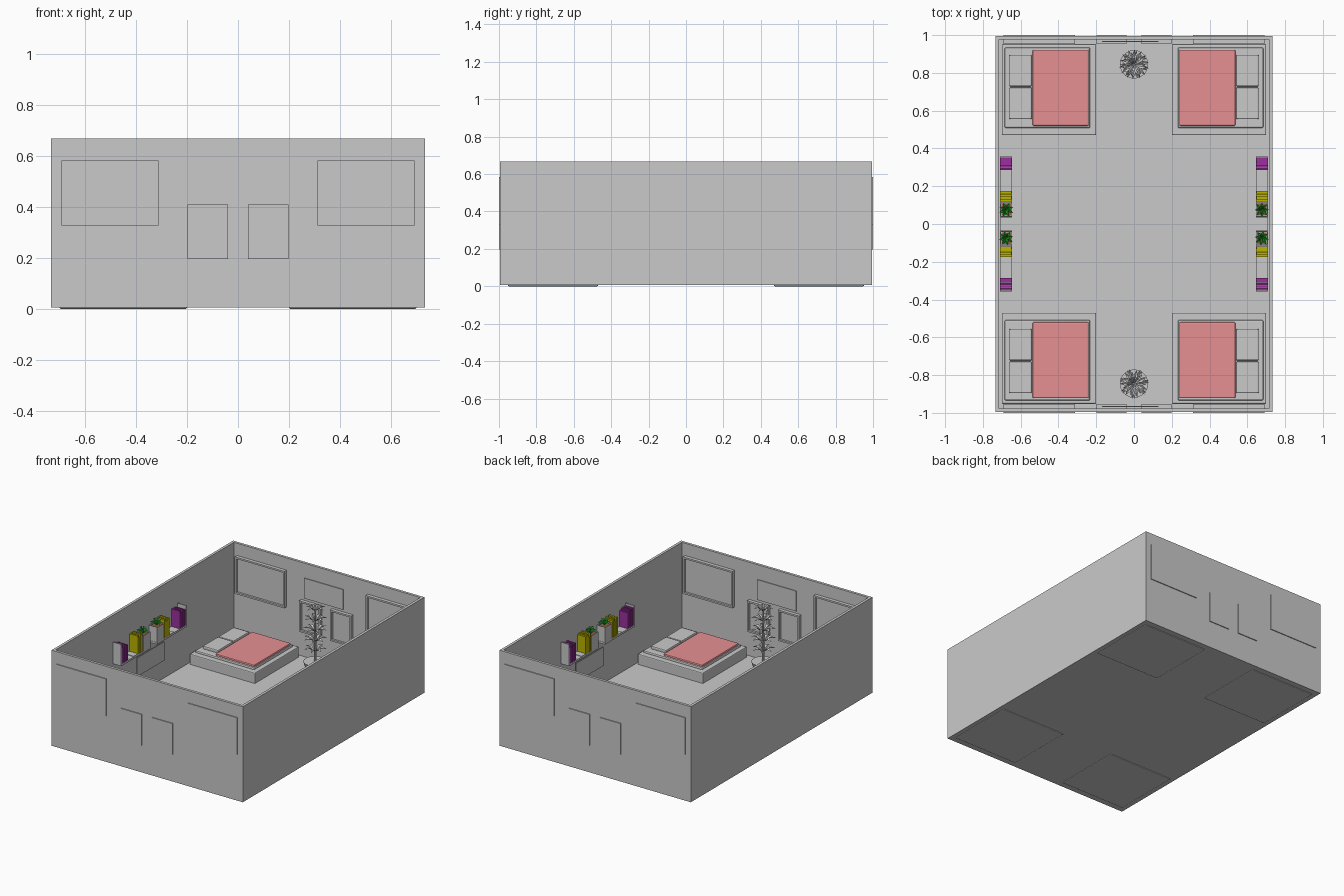
import bpy, bmesh, math, random
from mathutils import Vector, Matrix

if "Cube" in bpy.data.objects:
    bpy.data.objects.remove(bpy.data.objects["Cube"])

random.seed(3)


def mat(name, rgb):
    m = bpy.data.materials.new(name)
    m.diffuse_color = (*rgb, 1)
    m.use_nodes = True
    m.node_tree.nodes["Principled BSDF"].inputs["Base Color"].default_value = m.diffuse_color
    return m


GRAY = mat("plain gray", (0.59, 0.59, 0.59))
RED = mat("blanket red", (0.80, 0.28, 0.29))
PURPLE = mat("book purple", (0.33, 0.03, 0.34))
YELLOW = mat("book yellow", (0.50, 0.45, 0.0))
GREEN = mat("leaf green", (0.01, 0.80, 0.03))
BROWN = mat("soil brown", (0.30, 0.12, 0.06))


def finish(name, bm, material):
    bmesh.ops.recalc_face_normals(bm, faces=bm.faces)
    me = bpy.data.meshes.new(name)
    bm.to_mesh(me)
    bm.free()
    me.materials.append(material)
    ob = bpy.data.objects.new(name, me)
    bpy.context.collection.objects.link(ob)
    return ob


def recess(bm, direction, border, depth):
    """Inset the face pointing along direction and push it inward."""
    d = Vector(direction)
    bm.normal_update()
    f = max(bm.faces, key=lambda f: f.normal.dot(d))
    bmesh.ops.inset_region(bm, faces=[f], thickness=border)
    new = bmesh.ops.extrude_discrete_faces(bm, faces=[f])["faces"][0]
    bmesh.ops.translate(bm, verts=new.verts, vec=-d * depth)


def box(name, x, y, z, material=GRAY, bevel=0, segs=2, hollow=None):
    """Box from (min, max) ranges in any order."""
    bm = bmesh.new()
    lo_hi = [sorted(r) for r in (x, y, z)]
    bmesh.ops.create_cube(bm, size=1)
    for v in bm.verts:
        v.co = [a + (c + 0.5) * (b - a) for c, (a, b) in zip(v.co, lo_hi)]
    if hollow:
        recess(bm, *hollow)
    if bevel:
        bmesh.ops.bevel(bm, geom=bm.edges[:], offset=bevel, segments=segs,
                        affect='EDGES', profile=0.5)
    return finish(name, bm, material)


def cone(name, x, y, z0, z1, r0, r1, material, n=24):
    bm = bmesh.new()
    bmesh.ops.create_cone(bm, cap_ends=True, segments=n, radius1=r0, radius2=r1,
                          depth=z1 - z0,
                          matrix=Matrix.Translation((x, y, (z0 + z1) / 2)))
    return finish(name, bm, material)


def leaves(name, tufts, material):
    """Tufts of folded pointed leaves: (x, y, z, count, length, rise)."""
    bm = bmesh.new()
    for x, y, z, n, length, rise in tufts:
        turn = random.uniform(0, 1)
        for i in range(n):
            a = turn + math.tau * i / n
            out = Vector((math.cos(a), math.sin(a), 0))
            side = Vector((-out.y, out.x, 0)) * length * 0.17
            up = Vector((0, 0, 1))
            c = Vector((x, y, z))
            mid = c + out * length * 0.5 + up * rise
            base, tip = bm.verts.new(c), bm.verts.new(c + out * length + up * rise * 0.7)
            l, r = bm.verts.new(mid + side), bm.verts.new(mid - side)
            m = bm.verts.new(mid - up * length * 0.12)
            for tri in ((base, m, l), (l, m, tip), (base, r, m), (r, tip, m)):
                bm.faces.new(tri)
    return finish(name, bm, material)


# Room shell: floor and four walls, open at the top
box("room_shell", (-0.733, 0.733), (-0.994, 0.994), (0.006, 0.668),
    hollow=((0, 0, 1), 0.026, 0.648))


def books(name, x, y0, y1, count, height, material):
    """Row of thin upright books of varied height on the shelf."""
    step = (y1 - y0) / count
    for i in range(count):
        a = y0 + i * step
        h = height - 0.012 * (i % 3 == 1) - 0.006 * (i % 2)
        depth = 0.003 * (i % 2)
        s = math.copysign(1, x[0])
        box(name, (x[0], x[1] + s * depth), (a, a + step * 0.94), (0.35, 0.35 + h), material)


for sx in (-1, 1):
    for sy in (-1, 1):
        def X(a, b): return (sx * a, sx * b)
        def Y(a, b): return (sy * a, sy * b)

        # Bed: base, mattress, blanket and two pillows
        box("bed_base", X(0.20, 0.70), Y(0.47, 0.952), (0, 0.092), bevel=0.006)
        box("mattress", X(0.232, 0.685), Y(0.508, 0.935), (0.08, 0.106), bevel=0.008)
        box("blanket", X(0.24, 0.537), Y(0.52, 0.922), (0.095, 0.118), RED, bevel=0.006)
        for a in (0.555, 0.728):
            box("pillow", X(0.541, 0.66), Y(a, a + 0.168), (0.1, 0.126), bevel=0.007)

        # Framed pictures, set through the end walls
        for nm, x0, x1, z0, z1 in (("large_picture", 0.312, 0.692, 0.327, 0.583),
                                   ("small_picture", 0.039, 0.199, 0.196, 0.41)):
            box(nm, X(x0, x1), Y(0.952, 1.0), (z0, z1),
                hollow=((0, -sy, 0), 0.016, 0.014))

        # Wall shelf with bookends, books and a potted plant
        wall = X(0.709, 0.645)
        box("shelf", wall, Y(0.035, 0.357), (0.337, 0.35))
        box("bookend_plate", wall, Y(0.350, 0.357), (0.35, 0.487))
        box("bookend_base", wall, Y(0.175, 0.22), (0.35, 0.354))
        books("purple_book", wall, *sorted(Y(0.285, 0.35)), 5, 0.122, PURPLE)
        books("yellow_book", wall, *sorted(Y(0.118, 0.175)), 4, 0.125, YELLOW)
        box("shelf_pot", wall, Y(0.037, 0.113), (0.35, 0.455),
            hollow=((0, 0, 1), 0.006, 0.012))
        px, py = sx * 0.677, sy * 0.075
        box("shelf_soil", X(0.702, 0.652), Y(0.044, 0.106), (0.44, 0.449), BROWN)
        leaves("shelf_plant", [(px, py, 0.445, 8, 0.04, 0.03),
                               (px, py, 0.455, 5, 0.026, 0.04)], GREEN)

    # Flat panel on the long wall
    box("side_panel", (sx * 0.708, sx * 0.703), (-0.10, 0.20), (0.15, 0.28))

for sy in (-1, 1):
    # Flat panel on the end wall
    box("end_panel", (-0.17, 0.13), (sy * 0.969, sy * 0.964), (0.43, 0.57))

    # Tall floor plant in a round pot
    y = sy * 0.845
    pot = cone("floor_pot", 0, y, 0.02, 0.085, 0.055, 0.075, GRAY)
    cone("plant_stem", 0, y, 0.08, 0.44, 0.009, 0.005, GRAY, 8)
    leaves("floor_plant", [(0, y, z, 7, r, 0.035) for z, r in
                           ((0.15, 0.075), (0.22, 0.08), (0.29, 0.08),
                            (0.36, 0.075), (0.43, 0.065))], GRAY)
    for ob in (pot,):
        bpy.context.view_layer.objects.active = ob
        ob.select_set(True)
        bpy.ops.object.shade_smooth_by_angle()
        ob.select_set(False)
